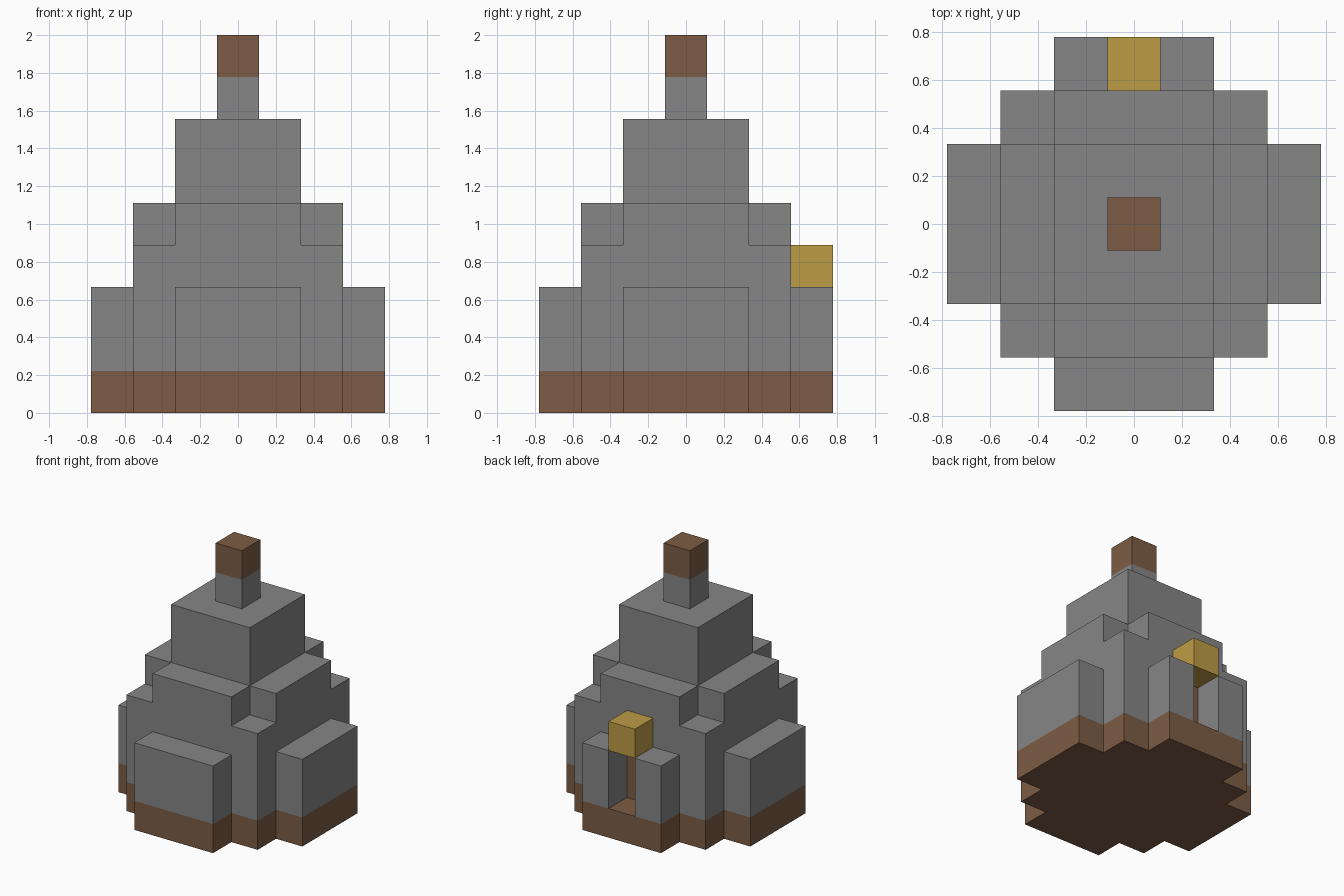
import bpy
import bmesh

cube = bpy.data.objects.get("Cube")
if cube:
    bpy.data.objects.remove(cube, do_unlink=True)

U = 2 / 9  # one block


def material(name, rgb):
    m = bpy.data.materials.new(name)
    m.use_nodes = True
    m.diffuse_color = (*rgb, 1)
    bsdf = next(n for n in m.node_tree.nodes if n.type == 'BSDF_PRINCIPLED')
    bsdf.inputs["Base Color"].default_value = (*rgb, 1)
    return m


stone = material("grey_stone", (0.238, 0.238, 0.238))
wood = material("brown_wood", (0.205, 0.107, 0.058))
gold = material("gold", (0.515, 0.332, 0.061))


def ring(quarter):
    """Turn one quarter of an outline into all four, in blocks."""
    points = []
    for _ in range(4):
        points += quarter
        quarter = [(-y, x) for x, y in quarter]
    return points


def prism(name, outline, z0, z1, mats, bottom=False, rule=None):
    """Extrude an outline between two heights; a rule picks the second material."""
    bm = bmesh.new()
    low = [bm.verts.new((x * U, y * U, z0 * U)) for x, y in outline]
    high = [bm.verts.new((x * U, y * U, z1 * U)) for x, y in outline]
    n = len(outline)
    for i in range(n):
        j = (i + 1) % n
        bm.faces.new((low[i], low[j], high[j], high[i]))
    bm.faces.new(high)
    if bottom:
        bm.faces.new(low[::-1])
    bm.normal_update()
    if rule:
        for f in bm.faces:
            f.material_index = int(rule(f))
    mesh = bpy.data.meshes.new(name)
    bm.to_mesh(mesh)
    bm.free()
    for m in mats:
        mesh.materials.append(m)
    obj = bpy.data.objects.new(name, mesh)
    bpy.context.collection.objects.link(obj)
    return obj


# Outlines, each from one quarter
stepped = [(3.5, 1.5), (2.5, 1.5), (2.5, 2.5), (1.5, 2.5), (1.5, 3.5)]
notched = [(2.5, 1.5), (1.5, 1.5), (1.5, 2.5)]
square = lambda h: ring([(h, h)])

# Foundation and buttressed walls with a doorway at the back
prism("foundation", ring(stepped), 0, 1, [wood], bottom=True)
walls = ring(stepped)
doorway = [(0.5, 3.5), (0.5, 2.5), (-0.5, 2.5), (-0.5, 3.5)]
n = len(stepped)
walls[n:n] = doorway


def is_door(f):
    c = f.calc_center_median() / U
    return f.normal.y > 0.9 and abs(c.x) < 0.1 and c.y < 3


prism("walls", walls, 1, 3, [stone, wood], rule=is_door)

# Gold block over the doorway
prism("door_lintel", [(x, y + 3) for x, y in square(0.5)], 3, 4, [gold], bottom=True)

# Upper tiers
prism("upper_walls", square(2.5), 3, 4, [stone])
prism("shoulder_tier", ring(notched), 4, 5, [stone])
prism("tower", square(1.5), 5, 7, [stone])

# Spire
prism("spire", square(0.5), 7, 8, [stone])
prism("spire_cap", square(0.5), 8, 9, [wood])
